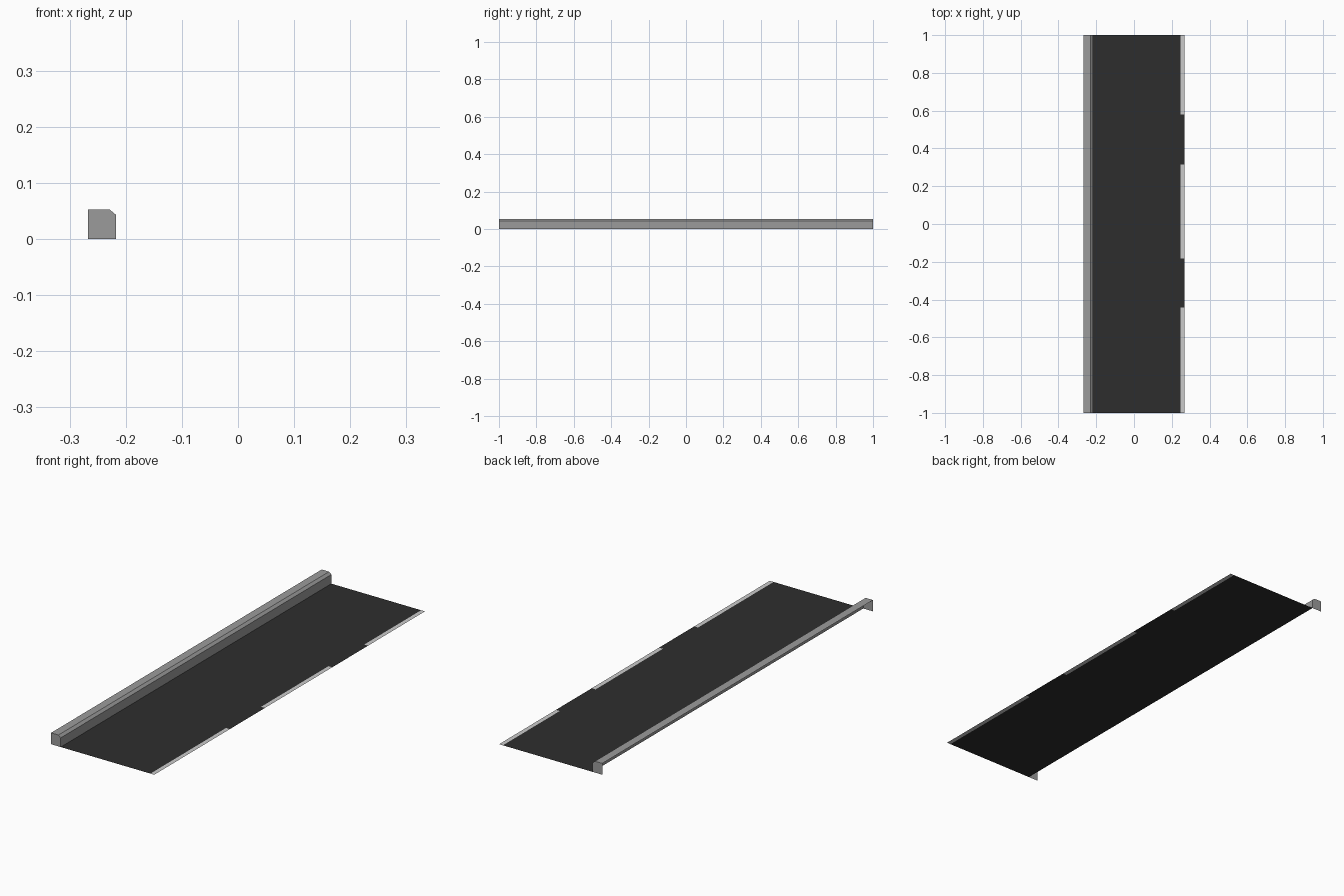
import bpy, bmesh

if "Cube" in bpy.data.objects:
    bpy.data.objects.remove(bpy.data.objects["Cube"])


def material(name, v):
    m = bpy.data.materials.new(name)
    m.diffuse_color = (v, v, v, 1)
    m.use_nodes = True
    m.node_tree.nodes["Principled BSDF"].inputs["Base Color"].default_value = m.diffuse_color
    return m


def make_object(name, bm, mats):
    mesh = bpy.data.meshes.new(name)
    bm.to_mesh(mesh)
    bm.free()
    for m in mats:
        mesh.materials.append(m)
    ob = bpy.data.objects.new(name, mesh)
    bpy.context.collection.objects.link(ob)
    return ob


asphalt = material("dark asphalt", 0.027)
paint = material("pale line paint", 0.60)
concrete = material("grey concrete", 0.33)

# road surface: one flat sheet, cut where the painted dashes begin and end
XS = [-0.217, 0.247, 0.267]
YS = [-1, -0.442, -0.182, 0.315, 0.58, 1]
bm = bmesh.new()
grid = [[bm.verts.new((x, y, 0)) for y in YS] for x in XS]
for i in range(len(XS) - 1):
    for j in range(len(YS) - 1):
        f = bm.faces.new((grid[i][j], grid[i + 1][j], grid[i + 1][j + 1], grid[i][j + 1]))
        f.material_index = 1 if i == 1 and j % 2 == 0 else 0
make_object("road_surface", bm, [asphalt, paint])

# kerb: chamfered profile, open at the bottom and the outer side, capped at both ends
PROFILE = [(-0.217, 0), (-0.217, 0.043), (-0.229, 0.053), (-0.267, 0.053)]
bm = bmesh.new()
front = [bm.verts.new((x, -1, z)) for x, z in PROFILE]
back = [bm.verts.new((x, 1, z)) for x, z in PROFILE]
for i in range(len(PROFILE) - 1):
    bm.faces.new((front[i], back[i], back[i + 1], front[i + 1]))
for row, y in ((front, -1), (back, 1)):
    corner = bm.verts.new((-0.267, y, 0))
    loop = row + [corner]
    bm.faces.new(loop[::-1] if y > 0 else loop)
bm.normal_update()
for f in bm.faces:  # every wall faces away from the kerb's core
    c = f.calc_center_median()
    out = (c.x + 0.242) * f.normal.x + c.y * f.normal.y + (c.z - 0.025) * f.normal.z
    if out < 0:
        f.normal_flip()
make_object("kerb", bm, [concrete])
